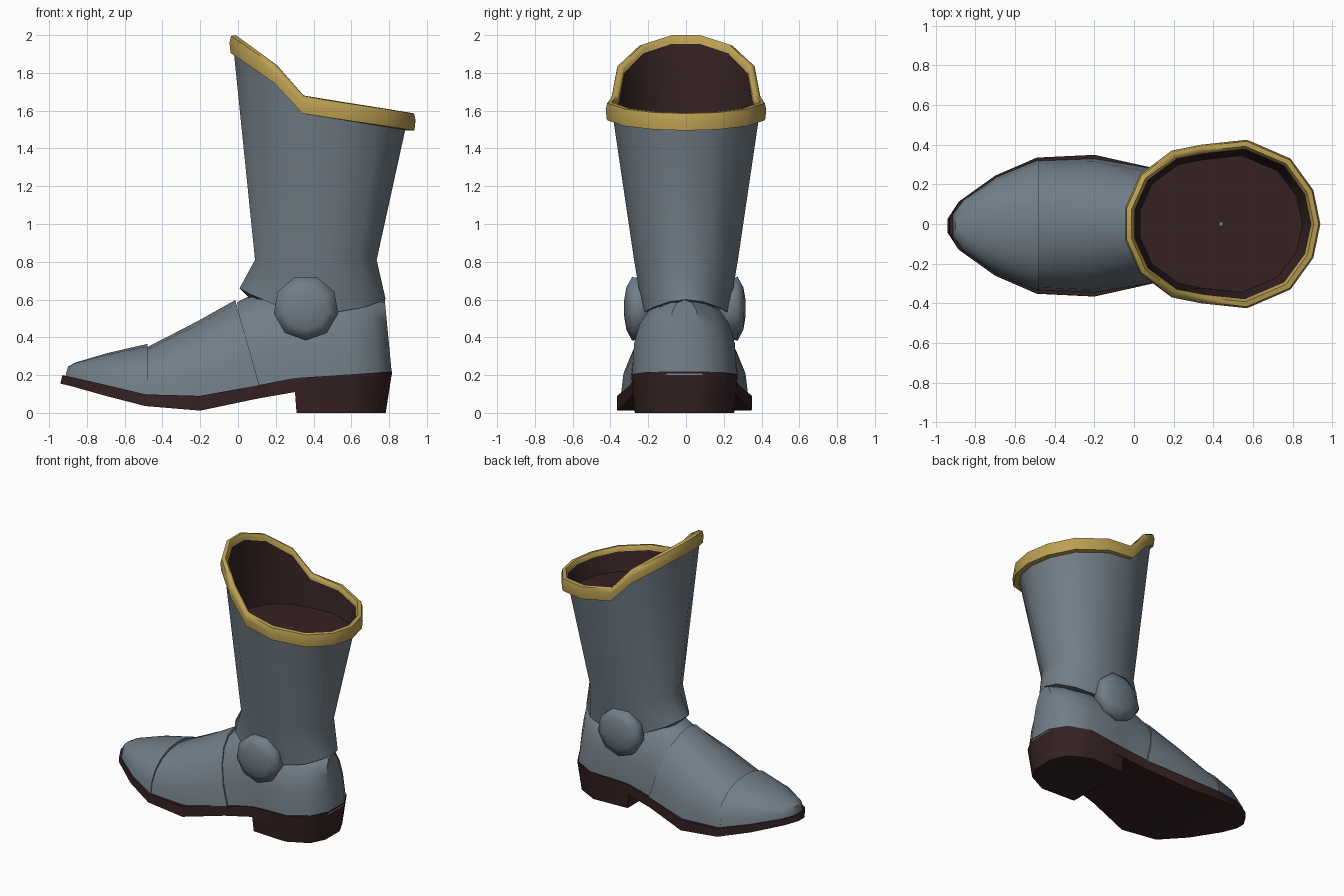
import bpy, math

if "Cube" in bpy.data.objects:
    bpy.data.objects.remove(bpy.data.objects["Cube"])


def material(name, rgb):
    m = bpy.data.materials.new(name)
    m.diffuse_color = (*rgb, 1)
    m.use_nodes = True
    m.node_tree.nodes["Principled BSDF"].inputs["Base Color"].default_value = m.diffuse_color
    return m


LEATHER = material("blue_grey_leather", (0.165, 0.205, 0.24))
GOLD = material("gold_trim", (0.50, 0.35, 0.085))
DARK = material("dark_brown", (0.036, 0.0155, 0.0165))


def loft(name, rings, mat, angle=40, cap=True, closed_path=False):
    """Skin a list of closed rings with equal point counts."""
    n, k = len(rings[0]), len(rings)
    verts = [p for r in rings for p in r]
    faces = []
    for i in range(k if closed_path else k - 1):
        a, b = i * n, (i + 1) % k * n
        faces += [(a + j, a + (j + 1) % n, b + (j + 1) % n, b + j) for j in range(n)]
    if cap and not closed_path:
        faces += [tuple(range(n))[::-1], tuple(range((k - 1) * n, k * n))]
    return finish(name, verts, faces, mat, angle)


def finish(name, verts, faces, mat, angle):
    me = bpy.data.meshes.new(name)
    me.from_pydata(verts, [], faces)
    me.materials.append(mat)
    ob = bpy.data.objects.new(name, me)
    bpy.context.collection.objects.link(ob)
    bpy.ops.object.select_all(action='DESELECT')
    ob.select_set(True)
    bpy.context.view_layer.objects.active = ob
    bpy.ops.object.mode_set(mode='EDIT')
    bpy.ops.mesh.select_all(action='SELECT')
    bpy.ops.mesh.normals_make_consistent(inside=False)
    bpy.ops.object.mode_set(mode='OBJECT')
    bpy.ops.object.shade_smooth_by_angle(angle=math.radians(angle))
    return ob


def arch(xb, xt, hw, zb, zt, e=1.0, n=10):
    """Arched foot section, leaning from xb at the sole to xt on top."""
    pts = []
    for i in range(n + 1):
        t = math.pi * i / n
        c, s = math.cos(t), max(0.0, math.sin(t)) ** e
        y = math.copysign(abs(c) ** e, c) * hw
        pts.append((xb + (xt - xb) * s, y - 0.008, zb + (zt - zb) * s))
    return pts


# Top opening outline, one half: x, y, z of the upper outer edge
half = [(-0.045, 0.08, 2.0), (0.03, 0.25, 1.95), (0.19, 0.37, 1.84), (0.34, 0.40, 1.68),
        (0.57, 0.425, 1.645), (0.79, 0.33, 1.613), (0.905, 0.17, 1.595)]
outline = half + [(0.94, 0, 1.59)] + [(x, -y, z) for x, y, z in reversed(half)]
plan = [((x - 0.4475) / 0.4925, y / 0.425, z) for x, y, z in outline]


def rim_ring(inset, drop):
    rx, ry = 0.4925 - inset, 0.425 - inset
    return [(0.4475 + u * rx, v * ry, z - drop) for u, v, z in plan]


def leg_ring(cx, rx, ry, height):
    return [(cx + u * rx, v * ry, height(u)) for u, v, z in plan]


# Shaft: flared leg pinched at the ankle, skirt turned in under its lower edge
shaft_top = [(0.433 + u * 0.457, v * 0.388, z - 0.07) for u, v, z in plan]
loft("shaft", [
    leg_ring(0.395, 0.30, 0.14, lambda u: 0.57),
    leg_ring(0.395, 0.387, 0.228, lambda u: 0.53 + 0.1 * u * u - 0.03 * u),
    leg_ring(0.412, 0.322, 0.275, lambda u: 0.81),
    shaft_top], LEATHER, cap=False)

# Gold collar around the opening
loft("collar", [rim_ring(0.006, 0.095), rim_ring(0.0, 0.04), rim_ring(0.008, 0.005),
                rim_ring(0.033, 0.0), rim_ring(0.048, 0.022), rim_ring(0.045, 0.095)],
     GOLD, angle=60, closed_path=True)

# Dark lining: wall inside the shaft down to a floor
lining = loft("lining", [leg_ring(0.44, 0.41, 0.345, lambda u: 1.45),
                         rim_ring(0.046, 0.028)], DARK, angle=120, cap=False)
floor = loft("lining_floor", [leg_ring(0.44, 0.2, 0.17, lambda u: 1.45),
                              leg_ring(0.44, 0.41, 0.345, lambda u: 1.45)],
             DARK, cap=False)
centre = loft("lining_centre", [leg_ring(0.44, 0.01, 0.01, lambda u: 1.45),
                                leg_ring(0.44, 0.2, 0.17, lambda u: 1.45)],
              DARK, cap=False)
for ob in (floor, centre):
    if ob.data.polygons[0].normal.z < 0:
        ob.data.flip_normals()
side = lining.data.polygons[0]
if side.normal.x * (0.44 - side.center.x) - side.normal.y * side.center.y < 0:
    lining.data.flip_normals()

# Foot: toe cap, vamp and heel quarters
loft("toe_cap", [arch(-0.915, -0.90, 0.055, 0.19, 0.245, 0.8),
                 arch(-0.86, -0.86, 0.13, 0.175, 0.267, 0.8),
                 arch(-0.69, -0.69, 0.248, 0.13, 0.317, 0.85),
                 arch(-0.48, -0.48, 0.333, 0.085, 0.365, 0.92)], LEATHER)
loft("vamp", [arch(-0.50, -0.50, 0.327, 0.085, 0.338, 0.93),
              arch(-0.2, -0.22, 0.339, 0.075, 0.482, 0.95),
              arch(0.115, -0.015, 0.285, 0.14, 0.597, 0.95)], LEATHER)
loft("heel_quarters", [arch(0.06, -0.005, 0.279, 0.13, 0.585, 0.95),
                       arch(0.2, 0.09, 0.263, 0.15, 0.635, 0.88),
                       arch(0.35, 0.25, 0.257, 0.17, 0.635, 0.8),
                       arch(0.6, 0.55, 0.277, 0.19, 0.6, 0.72),
                       arch(0.745, 0.70, 0.208, 0.2, 0.6, 0.72),
                       arch(0.815, 0.777, 0.092, 0.2, 0.598, 0.72)], LEATHER)

# Sole: x, half width, underside and upper side heights
sole = [(-0.93, 0.035, 0.155, 0.20), (-0.885, 0.12, 0.142, 0.19), (-0.70, 0.252, 0.09, 0.148),
        (-0.49, 0.343, 0.036, 0.098), (-0.2, 0.357, 0.012, 0.09), (0.1, 0.29, 0.075, 0.145),
        (0.3, 0.264, 0.11, 0.184), (0.45, 0.262, 0.12, 0.19)]
loft("sole", [[(x - 0.01 * (x < -0.9), -w - 0.009, b), (x, -w - 0.008, t),
               (x, w - 0.008, t), (x - 0.01 * (x < -0.9), w - 0.009, b)]
              for x, w, b, t in sole], DARK, angle=30)


# Heel block, tapering towards the ground
def heel_ring(pts, height):
    return [(x, y - 0.008, height(x)) for x, y in pts + [(x, -y) for x, y in reversed(pts)]]


loft("heel_block", [
    heel_ring([(0.31, 0.25), (0.58, 0.263), (0.73, 0.187), (0.782, 0.082)], lambda x: 0),
    heel_ring([(0.296, 0.262), (0.60, 0.282), (0.75, 0.211), (0.816, 0.095)],
              lambda x: 0.184 + 0.068 * (x - 0.296))],
    DARK, angle=55)

# Round ankle bosses on both sides
for side, label in ((-1, "front"), (1, "back")):
    rings = []
    for r, y in ((0.12, 0.15), (0.165, 0.215), (0.173, 0.28), (0.115, 0.31), (0.04, 0.322)):
        rings.append([(0.36 + r * math.cos(math.tau * (i + 0.5) / 9 + 0.17), side * y - 0.006,
                       0.556 + r * math.sin(math.tau * (i + 0.5) / 9 + 0.17)) for i in range(9)])
    loft("ankle_boss_" + label, rings, LEATHER, angle=70)
